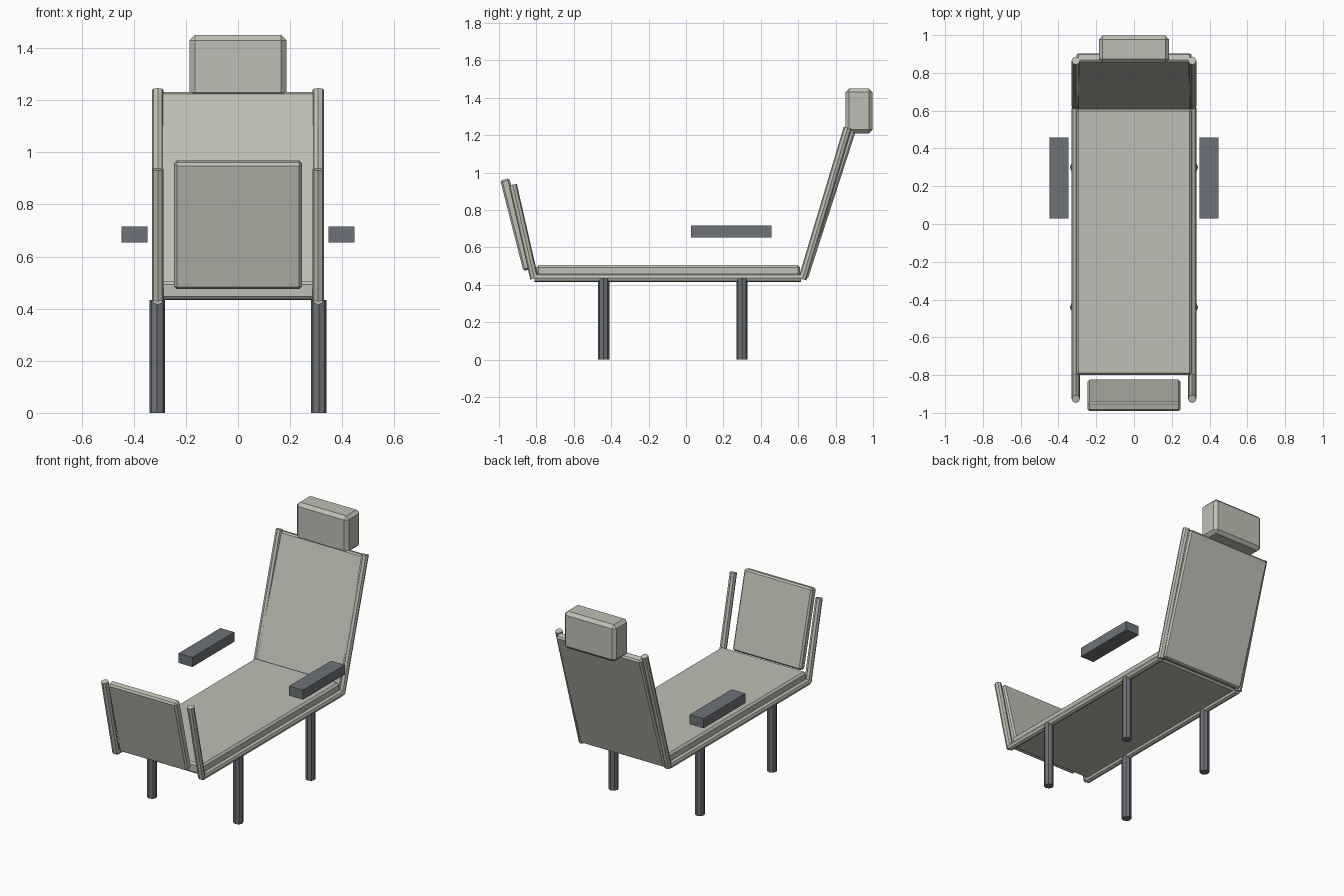
import bpy
import math
from mathutils import Vector

cube = bpy.data.objects.get("Cube")
if cube:
    bpy.data.objects.remove(cube, do_unlink=True)


def make_material(name, colour):
    mat = bpy.data.materials.new(name)
    mat.use_nodes = True
    mat.diffuse_color = colour
    mat.node_tree.nodes["Principled BSDF"].inputs["Base Color"].default_value = colour
    return mat


beige = make_material("warm grey", (0.53, 0.52, 0.46, 1))
dark = make_material("dark slate", (0.155, 0.17, 0.185, 1))


def box(name, centre, size, mat, bevel=0.0, tilt=0.0):
    """Chamfered box, tilted about x by degrees."""
    bpy.ops.mesh.primitive_cube_add(size=1, location=centre)
    obj = bpy.context.object
    obj.name = name
    obj.scale = size
    bpy.ops.object.transform_apply(location=False, rotation=False, scale=True)
    obj.rotation_euler.x = math.radians(tilt)
    if bevel:
        mod = obj.modifiers.new("chamfer", "BEVEL")
        mod.width = bevel
        mod.segments = 1
    obj.data.materials.append(mat)
    return obj


def rod(name, start, end, radius, mat):
    """Eight-sided rod between two points."""
    a, b = Vector(start), Vector(end)
    bpy.ops.mesh.primitive_cylinder_add(vertices=8, radius=radius, depth=(b - a).length,
                                        location=(a + b) / 2)
    obj = bpy.context.object
    obj.name = name
    # turn only about x so the facets line up along every rail
    d = b - a
    obj.rotation_euler.x = math.atan2(-d.y, d.z)
    obj.data.materials.append(mat)
    return obj


# Cushions
box("seat", (0, -0.095, 0.47), (0.61, 1.41, 0.07), beige, 0.012)
box("backrest", (0, 0.755, 0.832), (0.61, 0.05, 0.83), beige, 0.01, -18)
box("footrest", (0, -0.907, 0.722), (0.49, 0.05, 0.5), beige, 0.01, 14.3)
box("headrest", (0, 0.925, 1.33), (0.372, 0.145, 0.24), beige, 0.02)

# Frame rails, legs and armrests on both sides
for side, s in (("left", 1), ("right", -1)):
    x = 0.308 * s
    rod(side + "_seat_rail", (x, -0.81, 0.437), (x, 0.615, 0.437), 0.022, beige)
    rod(side + "_back_rail", (x, 0.622, 0.43), (x, 0.865, 1.24), 0.022, beige)
    rod(side + "_front_rail", (x, -0.811, 0.433), (x, -0.926, 0.935), 0.022, beige)
    for end, y in (("front", -0.44), ("rear", 0.3)):
        rod(f"{side}_{end}_leg", (0.31 * s, y, 0), (0.31 * s, y, 0.433), 0.03, dark)
    box(side + "_armrest", (0.397 * s, 0.243, 0.685), (0.1, 0.43, 0.062), dark)
